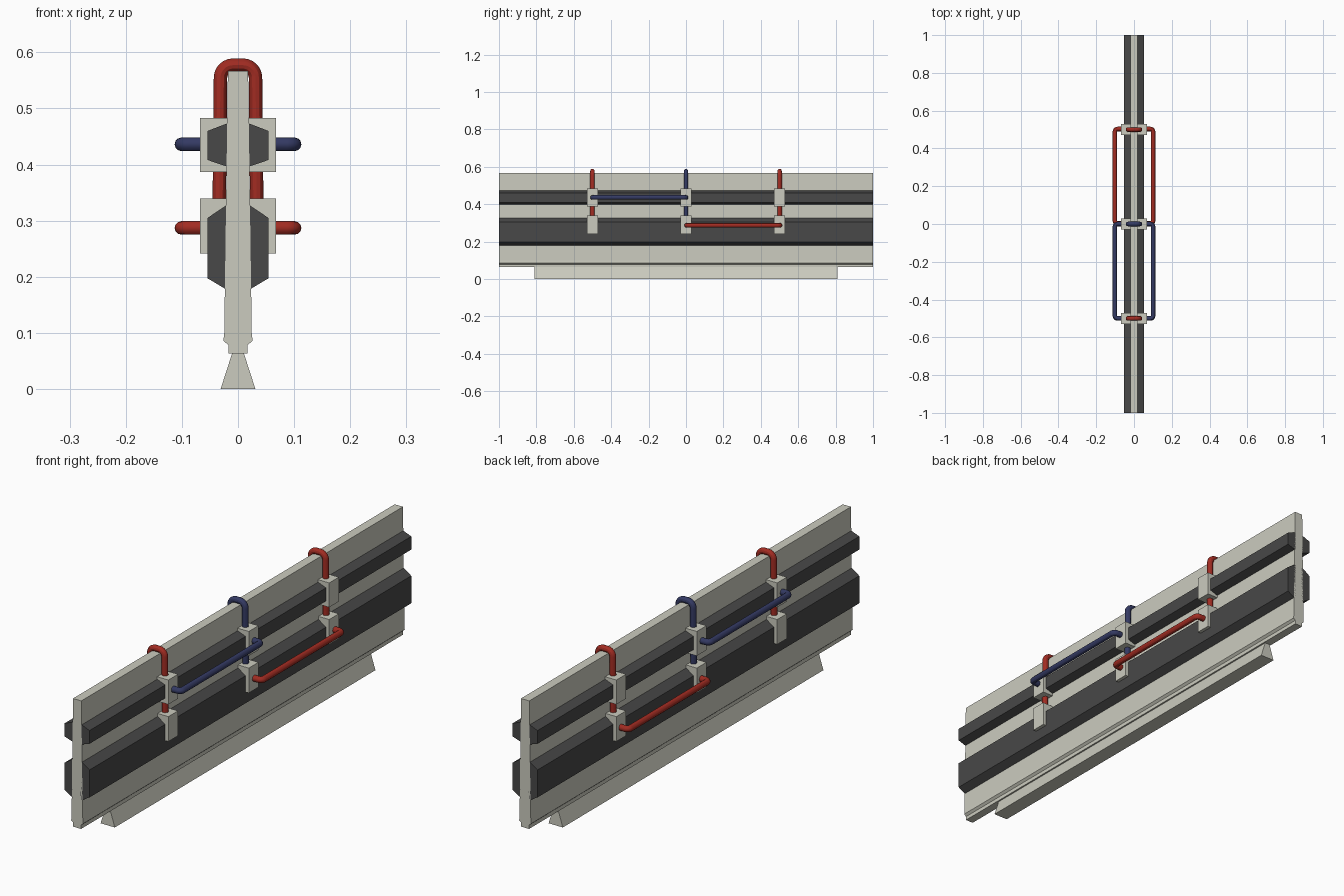
import bpy, bmesh, math
from mathutils import Vector

if "Cube" in bpy.data.objects:
    bpy.data.objects.remove(bpy.data.objects["Cube"])


def material(name, rgb):
    m = bpy.data.materials.new(name)
    m.diffuse_color = (*rgb, 1)
    m.use_nodes = True
    m.node_tree.nodes["Principled BSDF"].inputs["Base Color"].default_value = m.diffuse_color
    return m


CONCRETE = material("pale concrete", (0.60, 0.60, 0.52))
DARK = material("dark grey", (0.065, 0.065, 0.065))
RED = material("red paint", (0.36, 0.025, 0.016))
BLUE = material("navy paint", (0.034, 0.042, 0.125))


def extrude(name, profile, y0, y1, mat):
    """Extrude an (x, z) profile along y."""
    bm = bmesh.new()
    face = bm.faces.new([bm.verts.new((x, y0, z)) for x, z in profile])
    res = bmesh.ops.extrude_face_region(bm, geom=[face])
    verts = [v for v in res["geom"] if isinstance(v, bmesh.types.BMVert)]
    bmesh.ops.translate(bm, verts=verts, vec=(0, y1 - y0, 0))
    bmesh.ops.recalc_face_normals(bm, faces=bm.faces)
    me = bpy.data.meshes.new(name)
    bm.to_mesh(me)
    bm.free()
    me.materials.append(mat)
    ob = bpy.data.objects.new(name, me)
    bpy.context.collection.objects.link(ob)
    return ob


def both_sides(half):
    return half + [(-x, z) for x, z in reversed(half)]


def pipe(name, corners, mat, bend=0.022, radius=0.012, steps=6):
    """Round bar along a path with filleted right-angle corners."""
    pts = [Vector(c) for c in corners]
    path = [pts[0]]
    for a, b, c in zip(pts, pts[1:], pts[2:]):
        p, q = b + (a - b).normalized() * bend, b + (c - b).normalized() * bend
        centre = p + q - b
        for i in range(steps + 1):
            t = math.pi / 2 * i / steps
            path.append(centre + (p - centre) * math.cos(t) + (q - centre) * math.sin(t))
    path.append(pts[-1])
    cu = bpy.data.curves.new(name, "CURVE")
    cu.dimensions = "3D"
    cu.bevel_depth = radius
    cu.bevel_resolution = 4
    cu.use_fill_caps = True
    sp = cu.splines.new("POLY")
    sp.points.add(len(path) - 1)
    for point, co in zip(sp.points, path):
        point.co = (*co, 1)
    cu.materials.append(mat)
    ob = bpy.data.objects.new(name, cu)
    bpy.context.collection.objects.link(ob)
    bpy.ops.object.select_all(action="DESELECT")
    ob.select_set(True)
    bpy.context.view_layer.objects.active = ob
    bpy.ops.object.convert(target="MESH")
    bpy.ops.object.shade_smooth_by_angle()


# Wall panel and the flared foot beneath it
extrude("wall_panel", both_sides([(0.017, 0.063), (0.017, 0.078), (0.026, 0.086),
                                  (0.0245, 0.1), (0.018, 0.567)]), -1, 1, CONCRETE)
extrude("foot", both_sides([(0.031, 0), (0.010, 0.065)]), -0.81, 0.81, CONCRETE)

for side, s in (("right", 1), ("left", -1)):
    # Dark rails running the full length
    for name, z in (("lower", (0.178, 0.197, 0.305, 0.328)),
                    ("upper", (0.397, 0.408, 0.460, 0.473))):
        prof = [(0.015, z[0]), (0.022, z[0]), (0.054, z[1]), (0.054, z[2]),
                (0.020, z[3]), (0.015, z[3])]
        extrude(f"{name}_rail_{side}", [(s * x, h) for x, h in prof], -1, 1, DARK)

    # Clamp blocks
    for i, y in enumerate((-0.5, 0, 0.5)):
        for name, z0, z1 in (("lower", 0.241, 0.339), ("upper", 0.387, 0.483)):
            prof = [(s * 0.018, z0), (s * 0.068, z0), (s * 0.068, z1), (s * 0.018, z1)]
            extrude(f"{name}_clamp_{side}_{i}", prof, y - 0.03, y + 0.03, CONCRETE)

    # Horizontal grab bars between the clamps
    for name, mat, y0, y1, z in (("red", RED, 0.003, 0.503, 0.287),
                                 ("navy", BLUE, -0.5, 0, 0.436)):
        pipe(f"{name}_bar_{side}", [(s * 0.04, y0, z), (s * 0.101, y0, z),
                                    (s * 0.101, y1, z), (s * 0.04, y1, z)], mat, bend=0.014)

# Hoops over the top of the wall, legs splaying slightly downward
for i, (y, mat) in enumerate(((-0.5, RED), (0, BLUE), (0.5, RED))):
    pipe(f"hoop_{i}", [(-0.034, y, 0.27), (-0.031, y, 0.577),
                       (0.031, y, 0.577), (0.034, y, 0.27)], mat)
